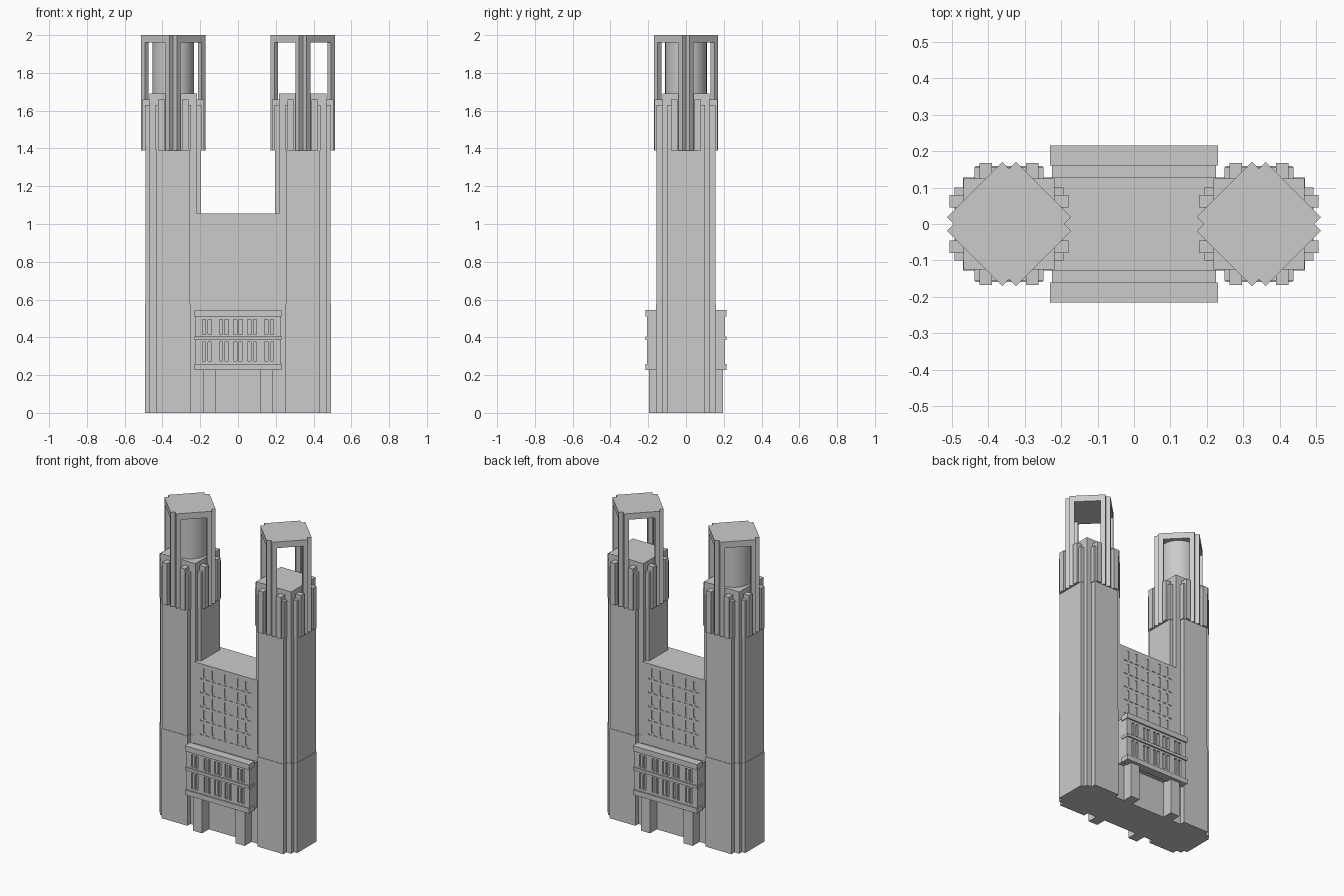
import bpy, math
from mathutils import Matrix

cube = bpy.data.objects.get("Cube")
if cube:
    bpy.data.objects.remove(cube, do_unlink=True)

stone = bpy.data.materials.new("grey stone")
stone.use_nodes = True
GREY = (0.6, 0.6, 0.6, 1)
stone.diffuse_color = GREY
stone.node_tree.nodes["Principled BSDF"].inputs["Base Color"].default_value = GREY


def boxes(name, items, origin=(0, 0, 0), turn=0.0):
    """One object made of boxes, each given as (x0, x1, y0, y1, z0, z1)."""
    verts, faces = [], []
    for x0, x1, y0, y1, z0, z1 in items:
        x0, x1 = sorted((x0, x1))
        y0, y1 = sorted((y0, y1))
        n = len(verts)
        verts += [(x, y, z) for z in (z0, z1)
                  for x, y in ((x0, y0), (x1, y0), (x1, y1), (x0, y1))]
        faces += [(n + 3, n + 2, n + 1, n), (n + 4, n + 5, n + 6, n + 7)]
        faces += [(n + i, n + (i + 1) % 4, n + 4 + (i + 1) % 4, n + 4 + i) for i in range(4)]
    me = bpy.data.meshes.new(name)
    me.from_pydata(verts, [], faces)
    me.transform(Matrix.Translation(origin) @ Matrix.Rotation(turn, 4, "Z"))
    me.materials.append(stone)
    ob = bpy.data.objects.new(name, me)
    bpy.context.collection.objects.link(ob)
    return ob


def slab(hx, hy, z0, z1):
    return (-hx, hx, -hy, hy, z0, z1)


def cut(target, items):
    """Sink shallow recesses into a wall."""
    cutter = boxes(target.name + "_cutter", items)
    cutter.hide_render = True
    cutter.hide_viewport = True
    mod = target.modifiers.new("recesses", "BOOLEAN")
    mod.operation = "DIFFERENCE"
    mod.solver = "EXACT"
    mod.object = cutter


SIGNS = (-1, 1)
CORNERS = [(a, b) for a in SIGNS for b in SIGNS]


def tower(side, cx):
    at = (cx, 0, 0)
    # stepped shaft, with a slightly wider base
    boxes(side + "_shaft", [slab(0.147, 0.098, 0, 1.39), slab(0.09, 0.156, 0, 1.39)], at)
    boxes(side + "_core", [slab(0.125, 0.125, 0, 1.69)], at)
    boxes(side + "_base", [slab(0.15, 0.1, 0, 0.58), slab(0.092, 0.159, 0, 0.58),
                           slab(0.127, 0.127, 0, 0.58)], at)
    # fins around the crown
    fins = []
    for a, b in CORNERS:
        fins.append((a * 0.047, a * 0.081, b * 0.12, b * 0.168, 1.39, 1.66))
        fins.append((a * 0.12, a * 0.163, b * 0.045, b * 0.08, 1.39, 1.66))
        fins.append((a * 0.081, a * 0.095, b * 0.12, b * 0.157, 1.39, 1.63))
        fins.append((a * 0.12, a * 0.15, b * 0.08, b * 0.1, 1.39, 1.63))
    boxes(side + "_crown_fins", fins, at)
    # turned belfry: paired piers at each corner under a notched cap
    piers = []
    for a, b in CORNERS:
        piers.append((a * 0.106, a * 0.134, b * 0.078, b * 0.107, 1.39, 1.96))
        piers.append((a * 0.078, a * 0.107, b * 0.106, b * 0.134, 1.39, 1.96))
    boxes(side + "_belfry_piers", piers, at, math.pi / 4)
    boxes(side + "_belfry_cap", [slab(0.134, 0.107, 1.96, 2), slab(0.107, 0.134, 1.96, 2)],
          at, math.pi / 4)


tower("left", 0.343)
tower("right", -0.343)

# round drum inside one belfry
bpy.ops.mesh.primitive_cylinder_add(vertices=32, radius=0.11, depth=0.28,
                                    location=(-0.343, 0, 1.825))
drum = bpy.context.object
drum.name = "belfry_drum"
drum.data.materials.append(stone)
bpy.ops.object.shade_smooth_by_angle()

# central block between the towers
block = boxes("central_block", [slab(0.23, 0.127, 0, 1.055)])
slits = []
for s in SIGNS:
    for row in range(5):
        z = 0.6 + row * 0.09
        for x in (-0.15, -0.09, 0, 0.09, 0.15):
            slits.append((x - 0.006, x + 0.006, s * 0.122, s * 0.14, z + 0.012, z + 0.07))
        for i in range(9):
            x = -0.17 + i * 0.0425
            slits.append((x - 0.012, x + 0.012, s * 0.122, s * 0.14, z - 0.003, z + 0.003))
cut(block, slits)

# projecting entrance bays on both faces
for s, face in ((-1, "front"), (1, "back")):
    bay = boxes(face + "_bay", [(-0.225, 0.225, s * 0.12, s * 0.206, 0.235, 0.53)])
    panes = []
    for z0, z1 in ((0.275, 0.375), (0.415, 0.495)):
        for x in (-0.18, -0.15, -0.09, -0.06, -0.015, 0.015, 0.06, 0.09, 0.15, 0.18):
            panes.append((x - 0.009, x + 0.009, s * 0.194, s * 0.22, z0, z1))
    cut(bay, panes)
    boxes(face + "_bay_bands", [(-0.23, 0.23, s * 0.16, s * 0.215, z0, z1)
                                for z0, z1 in ((0.228, 0.26), (0.387, 0.405), (0.51, 0.545))])
    boxes(face + "_entrance_piers", [(a * 0.12, a * 0.185, s * 0.12, s * 0.195, 0, 0.235)
                                     for a in SIGNS])
